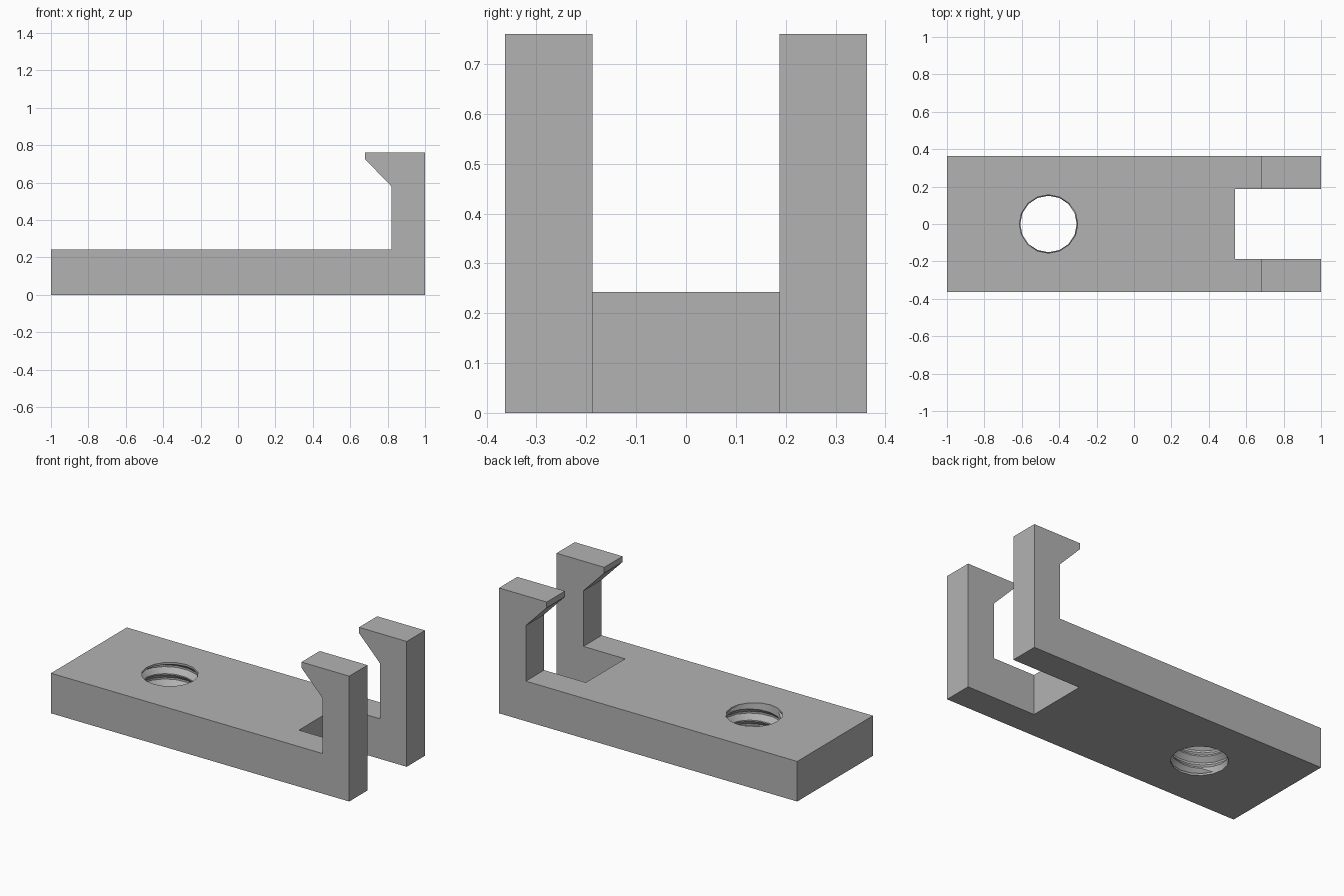
import bpy, bmesh, math

cube = bpy.data.objects.get("Cube")
if cube:
    bpy.data.objects.remove(cube, do_unlink=True)

grey = bpy.data.materials.new("plain grey")
grey.use_nodes = True
colour = (0.45, 0.45, 0.45, 1)
grey.diffuse_color = colour
grey.node_tree.nodes["Principled BSDF"].inputs["Base Color"].default_value = colour

HALF_WIDTH, BASE_H = 0.363, 0.243


def make_object(name, bm):
    bmesh.ops.recalc_face_normals(bm, faces=bm.faces)
    mesh = bpy.data.meshes.new(name)
    bm.to_mesh(mesh)
    bm.free()
    mesh.materials.append(grey)
    obj = bpy.data.objects.new(name, mesh)
    bpy.context.collection.objects.link(obj)
    return obj


def extrude_profile(name, points, half_width):
    bm = bmesh.new()
    face = bm.faces.new([bm.verts.new((x, -half_width, z)) for x, z in points])
    new = bmesh.ops.extrude_face_region(bm, geom=[face])["geom"]
    verts = [v for v in new if isinstance(v, bmesh.types.BMVert)]
    bmesh.ops.translate(bm, verts=verts, vec=(0, 2 * half_width, 0))
    return make_object(name, bm)


def thread_cutter(name, cx, height, sides=16, pitch=0.075):
    """Closed screw-shaped plug with a plain mouth at each end."""
    mouth, crest, root, lip = 0.156, 0.151, 0.178, 0.012
    radii = (crest, root, root, crest)
    steps = (0.0, 0.4, 0.55, 0.9)
    first, last = -8, 24
    bm = bmesh.new()

    def point(i, z, r):
        a = 2 * math.pi * i / sides
        return bm.verts.new((cx + r * math.cos(a), r * math.sin(a), z))

    columns = []
    for i in range(sides):
        column = {}
        for k in range(first, last + 1):
            z = (k // 4 + steps[k % 4] + i / sides) * pitch
            inside = lip < z < height - lip
            r = radii[k % 4] if inside else mouth
            column[k] = point(i, min(max(z, lip), height - lip), r)
        column[first - 1] = point(i, -0.05, mouth)
        column[last + 1] = point(i, height + 0.05, mouth)
        columns.append(column)

    # The seam joins each turn to the next one up
    for i in range(sides):
        shift = 4 if i == sides - 1 else 0
        here, there = columns[i], columns[(i + 1) % sides]
        for k in range(first, last):
            quad = [here[k], there[min(k + shift, last)],
                    there[min(k + 1 + shift, last)], here[k + 1]]
            bm.faces.new(list(dict.fromkeys(quad)))
        if shift:
            for k in range(first, first + shift):
                bm.faces.new((here[first], there[k], there[k + 1]))
        for a, b in ((first - 1, first), (last, last + 1)):
            bm.faces.new((here[a], there[a], there[b], here[b]))
    bm.faces.new([c[first - 1] for c in columns])
    bm.faces.new([c[last + 1] for c in columns])
    bmesh.ops.remove_doubles(bm, verts=bm.verts, dist=0.0001)
    bmesh.ops.triangulate(bm, faces=bm.faces)
    return make_object(name, bm)


def cut(target, cutter):
    mod = target.modifiers.new("cut", "BOOLEAN")
    mod.operation, mod.solver, mod.object = "DIFFERENCE", "EXACT", cutter
    cutter.hide_render = True
    bpy.context.view_layer.objects.active = target
    bpy.ops.object.modifier_apply(modifier=mod.name)
    bpy.data.objects.remove(cutter, do_unlink=True)


# Base plate with upright hooked arm, in side profile
bracket = extrude_profile("hooked_bracket", [
    (-1, 0), (1, 0), (1, 0.76), (0.68, 0.76), (0.68, 0.725),
    (0.82, 0.58), (0.82, BASE_H), (-1, BASE_H)], HALF_WIDTH)

# Open slot that splits the arm into two hooks
cut(bracket, extrude_profile("slot_cutter", [
    (0.54, -0.1), (1.1, -0.1), (1.1, 0.9), (0.54, 0.9)], 0.188))

# Threaded through hole
cut(bracket, thread_cutter("thread_cutter", -0.457, BASE_H))

bpy.ops.object.select_all(action="DESELECT")
bracket.select_set(True)
bpy.context.view_layer.objects.active = bracket
bpy.ops.object.shade_smooth_by_angle(angle=math.radians(30))
